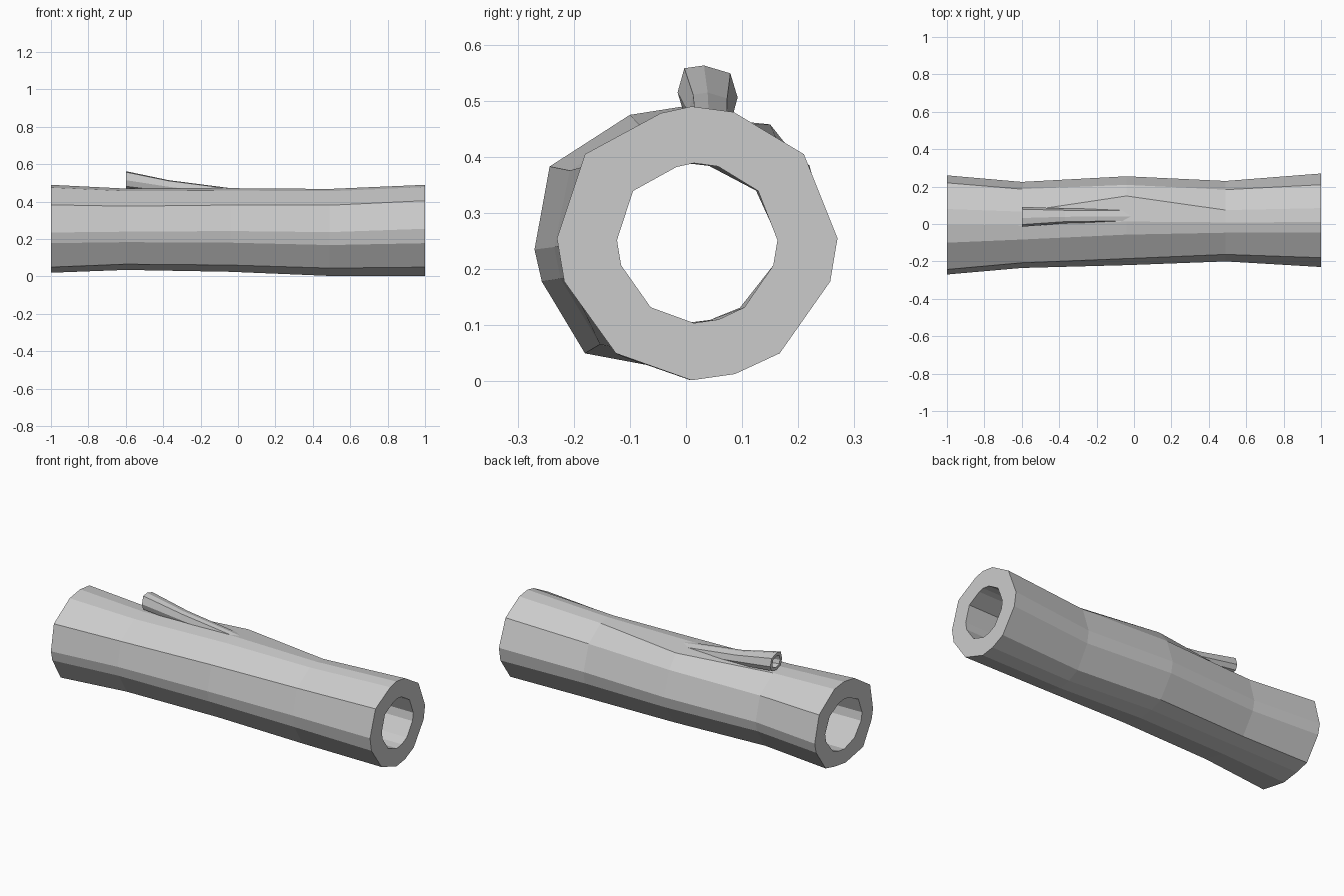
import bpy, bmesh

if "Cube" in bpy.data.objects:
    bpy.data.objects.remove(bpy.data.objects["Cube"])

# end cross-sections of the log as (y, z), clockwise from the top
RIGHT = [(.01, .49), (.085, .48), (.21, .405), (.27, .255), (.257, .178), (.167, .05), (.087, .013),
         (.01, .002), (-.125, .05), (-.217, .178), (-.23, .255), (-.18, .405), (-.045, .478)]
LEFT = [(-.005, .49), (.08, .48), (.22, .385), (.26, .235), (.247, .178), (.16, .055), (.08, .035),
        (-.02, .02), (-.18, .05), (-.257, .178), (-.27, .235), (-.243, .383), (-.10, .475)]


def fit(profile, y0, y1, z0, z1):
    """Stretch a profile into the given bounds."""
    ys, zs = zip(*profile)
    ay, by, az, bz = min(ys), max(ys), min(zs), max(zs)
    return [(y0 + (y - ay) / (by - ay) * (y1 - y0), z0 + (z - az) / (bz - az) * (z1 - z0))
            for y, z in profile]


def mix(a, b, t):
    return [(p[0] + (q[0] - p[0]) * t, p[1] + (q[1] - p[1]) * t) for p, q in zip(a, b)]


def loft(name, sections, loop=False):
    """Skin a list of (x, profile) sections; loop joins last to first, otherwise ends are capped."""
    bm = bmesh.new()
    rings = [[bm.verts.new((x, y, z)) for y, z in prof] for x, prof in sections]
    pairs = list(zip(rings, rings[1:]))
    if loop:
        pairs.append((rings[-1], rings[0]))
    else:
        bm.faces.new(rings[0])
        bm.faces.new(rings[-1])
    for a, b in pairs:
        for i in range(len(a)):
            j = (i + 1) % len(a)
            bm.faces.new((a[i], a[j], b[j], b[i]))
    bmesh.ops.recalc_face_normals(bm, faces=bm.faces)
    me = bpy.data.meshes.new(name)
    bm.to_mesh(me)
    bm.free()
    ob = bpy.data.objects.new(name, me)
    bpy.context.collection.objects.link(ob)
    return ob


# hollow log: outer rings, then back through the straight bore
outer = []
for x, *bounds in [(-1, -.27, .26, .02, .49), (-.6, -.235, .225, .035, .47), (-.04, -.22, .255, .025, .472),
                   (.49, -.2, .23, .003, .468), (1, -.23, .27, .002, .49)]:
    outer.append((x, fit(mix(LEFT, RIGHT, (x + 1) / 2), *bounds)))
outer[2][1][1] = (.15, .458)    # slight ridge behind the twig
bore = [(1, fit(RIGHT, -.123, .163, .104, .389)), (-1, fit(RIGHT, -.17, .165, .103, .39))]
loft("hollow_log", outer + bore, loop=True)

# hollow twig stub leaning out of the top of the log
TIP = [(-.006, .051), (-.041, .046), (-.053, .003), (-.043, -.03), (0, -.045), (.042, -.034),
       (.054, -.006), (.041, .037)]


def twig(x, y, z, s):
    return x, [(y + s * a, z + s * b) for a, b in TIP]


loft("twig", [twig(-.45, .04, .49, .5), twig(-.6, .038, .512, .65), twig(-.6, .038, .512, 1),
              twig(-.37, .043, .477, .74), twig(-.02, .045, .435, .68)])
